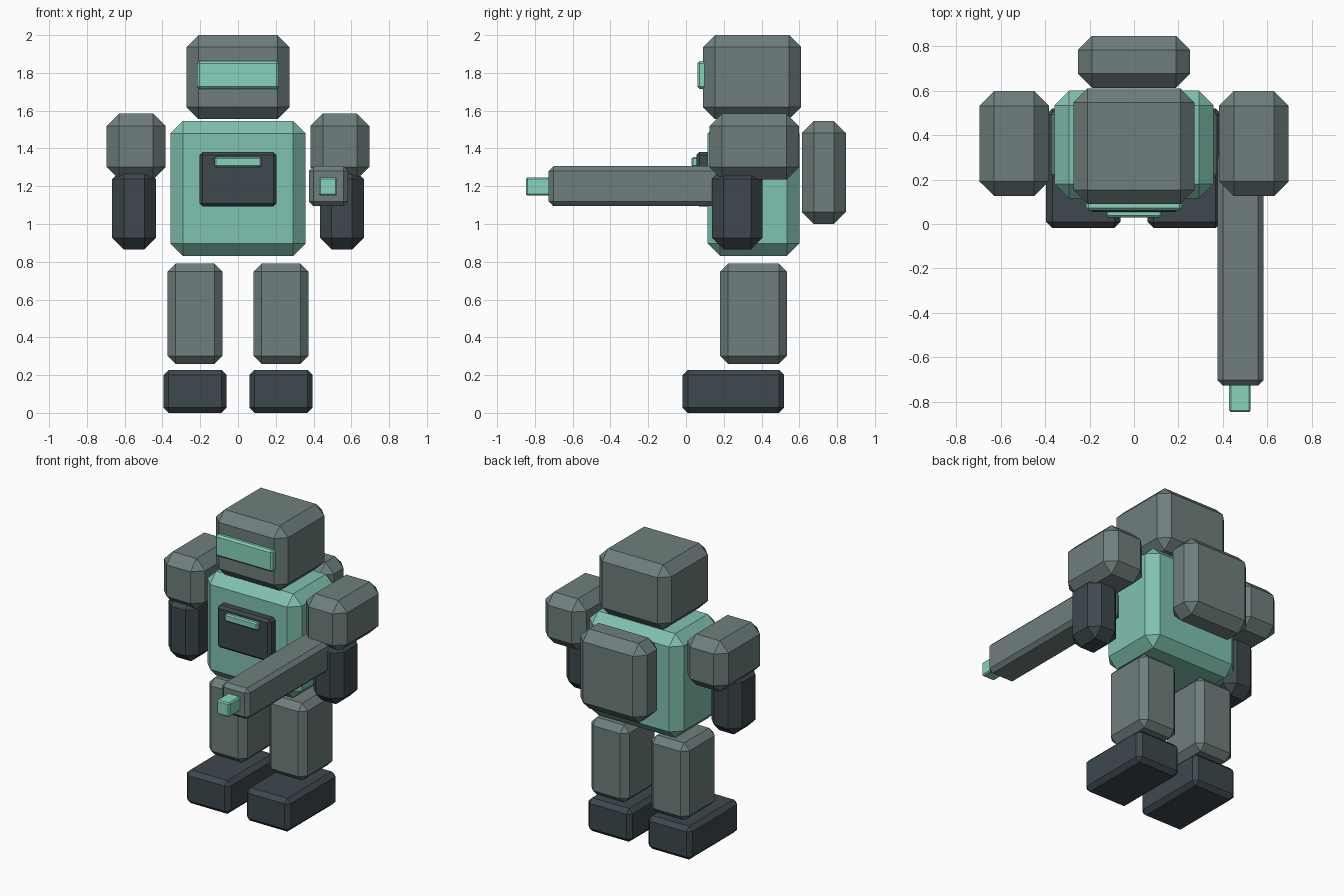
import bpy
import bmesh
from mathutils import Vector

cube = bpy.data.objects.get("Cube")
if cube:
    bpy.data.objects.remove(cube, do_unlink=True)


def make_material(name, srgb):
    linear = [((c / 255 + 0.055) / 1.055) ** 2.4 for c in srgb]
    mat = bpy.data.materials.new(name)
    mat.use_nodes = True
    mat.diffuse_color = (*linear, 1)
    mat.node_tree.nodes["Principled BSDF"].inputs["Base Color"].default_value = (*linear, 1)
    return mat


grey = make_material("armour_grey", (110, 127, 125))
dark = make_material("dark_slate", (61, 72, 78))
teal = make_material("body_teal", (128, 194, 176))
glow = make_material("bright_teal", (135, 211, 189))


def block(name, x, y, z, bevel, mat):
    """Chamfered box spanning the given (min, max) ranges."""
    low, high = Vector((x[0], y[0], z[0])), Vector((x[1], y[1], z[1]))
    centre, size = (low + high) / 2, high - low
    bm = bmesh.new()
    bmesh.ops.create_cube(bm, size=1)
    bmesh.ops.scale(bm, vec=size, verts=bm.verts)
    bmesh.ops.bevel(bm, geom=bm.edges[:], offset=bevel, segments=1,
                    affect='EDGES', clamp_overlap=True)
    bmesh.ops.recalc_face_normals(bm, faces=bm.faces)
    mesh = bpy.data.meshes.new(name)
    bm.to_mesh(mesh)
    bm.free()
    mesh.materials.append(mat)
    obj = bpy.data.objects.new(name, mesh)
    obj.location = centre
    bpy.context.collection.objects.link(obj)


def pair(name, x, y, z, bevel, mat):
    """The same block on both sides of the body."""
    block("left_" + name, x, y, z, bevel, mat)
    block("right_" + name, (-x[1], -x[0]), y, z, bevel, mat)


# Head and visor
block("head", (-0.273, 0.273), (0.09, 0.61), (1.555, 2.0), 0.064, grey)
block("visor", (-0.217, 0.217), (0.06, 0.12), (1.715, 1.862), 0.012, glow)

# Torso, chest panel and backpack
block("torso", (-0.358, 0.358), (0.115, 0.6), (0.83, 1.545), 0.066, teal)
block("chest_panel", (-0.203, 0.203), (0.055, 0.15), (1.093, 1.382), 0.016, dark)
block("chest_light", (-0.124, 0.124), (0.03, 0.07), (1.303, 1.354), 0.008, glow)
block("backpack", (-0.253, 0.253), (0.613, 0.847), (1.0, 1.545), 0.064, grey)

# Arms
pair("shoulder", (0.383, 0.695), (0.125, 0.598), (1.235, 1.585), 0.066, grey)
pair("forearm", (0.434, 0.666), (0.137, 0.406), (0.865, 1.30), 0.062, dark)

# Legs
pair("leg", (0.083, 0.373), (0.18, 0.535), (0.26, 0.79), 0.042, grey)
pair("foot", (0.06, 0.395), (-0.018, 0.52), (0.0, 0.228), 0.028, dark)

# Long gun held in the left hand
block("gun_body", (0.375, 0.583), (-0.727, 0.32), (1.094, 1.306), 0.025, grey)
block("gun_muzzle", (0.428, 0.525), (-0.847, -0.70), (1.15, 1.247), 0.008, glow)
